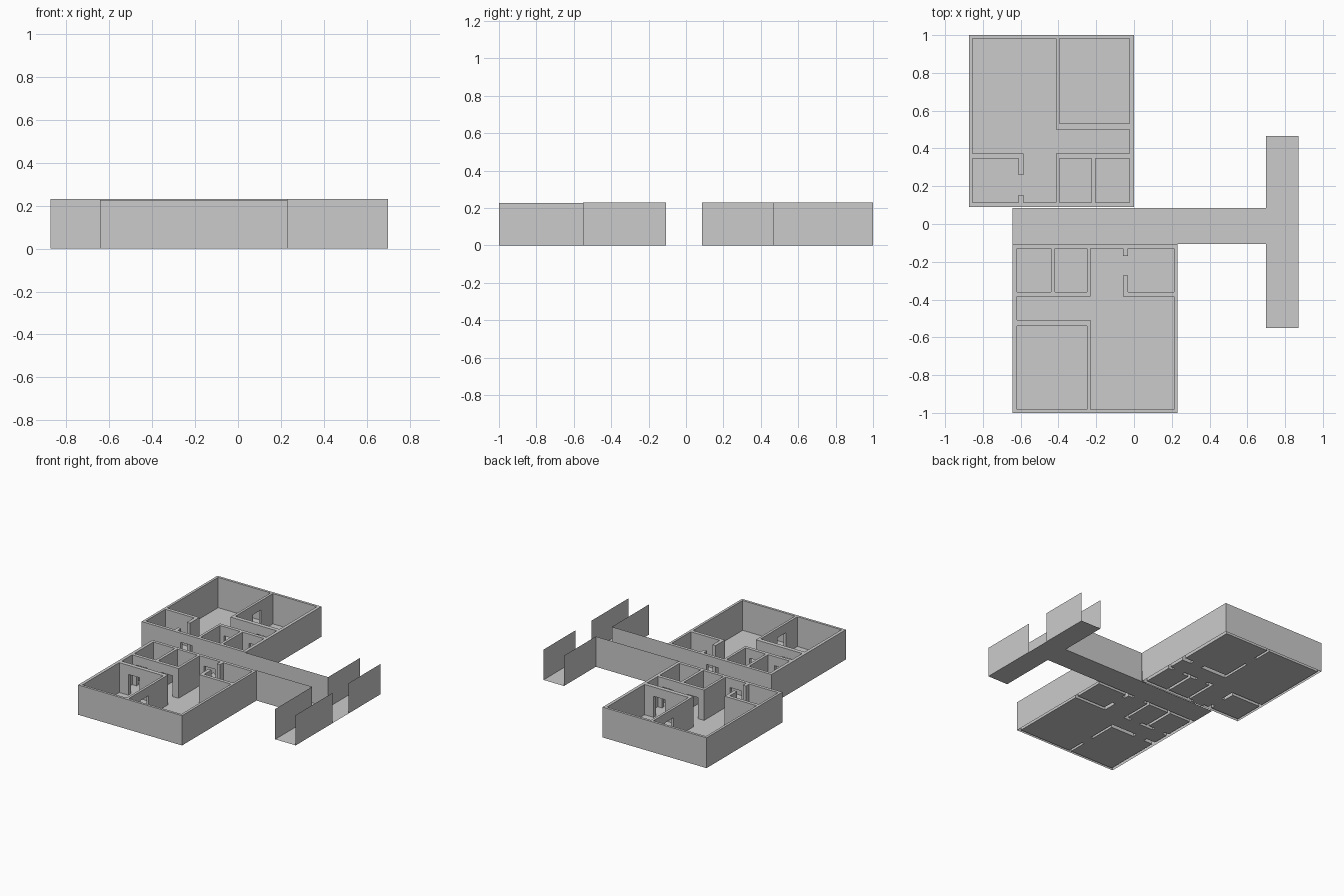
import bpy, bmesh
from math import pi
from mathutils import Vector

if "Cube" in bpy.data.objects:
    bpy.data.objects.remove(bpy.data.objects["Cube"])

H, D = 0.23, 0.16          # wall height, door height
W, L = 0.873, 0.91         # apartment footprint

# Open floor areas as (u0, v0, u1, v1): u from the bedroom side, v from the corridor
ROOMS = [
    (0.413, 0.283, 0.854, 0.891),   # living room
    (0.413, 0.024, 0.585, 0.283),   # foyer
    (0.024, 0.283, 0.413, 0.410),   # hall
    (0.024, 0.442, 0.394, 0.891),   # bedroom
    (0.024, 0.024, 0.204, 0.257),   # bathroom
    (0.225, 0.024, 0.394, 0.257),   # store
    (0.611, 0.024, 0.854, 0.257),   # kitchen
    (0.585, 0.064, 0.611, 0.169),   # full-height kitchen opening
]
# Doorways with a header above
DOORS = [
    (0.450, 0.000, 0.545, 0.024),   # entrance
    (0.100, 0.410, 0.195, 0.442),   # bedroom from hall
    (0.394, 0.650, 0.413, 0.750),   # bedroom from living room
    (0.060, 0.257, 0.150, 0.283),   # bathroom
    (0.270, 0.257, 0.360, 0.283),   # store
]


def finish(bm, name):
    bmesh.ops.remove_doubles(bm, verts=bm.verts, dist=1e-5)
    me = bpy.data.meshes.new(name)
    bm.to_mesh(me)
    bm.free()
    ob = bpy.data.objects.new(name, me)
    bpy.context.collection.objects.link(ob)
    return ob


def quad(bm, pts, normal):
    f = bm.faces.new([bm.verts.new(p) for p in pts])
    f.normal_update()
    if f.normal.dot(Vector(normal)) < 0:
        f.normal_flip()


def flat(bm, x0, y0, x1, y1, z, up=1):
    quad(bm, [(x0, y0, z), (x1, y0, z), (x1, y1, z), (x0, y1, z)], (0, 0, up))


def upright(bm, x0, y0, x1, y1, z0, z1, normal):
    quad(bm, [(x0, y0, z0), (x1, y1, z0), (x1, y1, z1), (x0, y0, z1)], normal)


def apartment(name):
    # Plan is cut into cells; each cell has a clear height: 0 wall, D door, H open
    rects = ROOMS + DOORS
    us = sorted({0, W} | {r[k] for r in rects for k in (0, 2)})
    vs = sorted({0, L} | {r[k] for r in rects for k in (1, 3)})
    nu, nv = len(us) - 1, len(vs) - 1

    def clear(i, j):
        if not (0 <= i < nu and 0 <= j < nv):
            return H
        u, v = (us[i] + us[i + 1]) / 2, (vs[j] + vs[j + 1]) / 2
        for group, h in ((ROOMS, H), (DOORS, D)):
            if any(a < u < c and b < v < d for a, b, c, d in group):
                return h
        return 0

    bm = bmesh.new()
    for i in range(nu + 1):
        for j in range(nv + 1):
            c = clear(i, j)
            if i < nu and j < nv:
                cell = (-us[i], vs[j], -us[i + 1], vs[j + 1])
                if c < H:
                    flat(bm, *cell, H)
                if c > 0:
                    flat(bm, *cell, 0)
                if c == D:
                    flat(bm, *cell, D, -1)
            # Wall faces against the previous cell in each direction
            p = clear(i - 1, j)
            if j < nv and p != c:
                s = 1 if p > c else -1
                upright(bm, -us[i], vs[j], -us[i], vs[j + 1], min(p, c), max(p, c), (s, 0, 0))
            p = clear(i, j - 1)
            if i < nu and p != c:
                s = -1 if p > c else 1
                upright(bm, -us[i], vs[j], -us[i + 1], vs[j], min(p, c), max(p, c), (0, s, 0))
    return finish(bm, name)


# Two apartments, the second turned half a turn across the corridor
back = apartment("back_apartment")
back.location = (0, 0.09, 0)
front = apartment("front_apartment")
front.location = (-0.643, -0.107, 0)
front.rotation_euler = (0, 0, pi)
front.scale = (1, 0.981, 0.985)

# Corridor and cross passage floor
S, N = -0.107, 0.085               # corridor sides
X0, X1, Y0, Y1 = 0.698, 0.87, -0.55, 0.467
bm = bmesh.new()
flat(bm, -0.643, S, X0, N, 0)
for a, b in ((Y0, S), (S, N), (N, Y1)):
    flat(bm, X0, a, X1, b, 0)
finish(bm, "corridor_floor")

# Thin corridor and passage walls, open at the ends
bm = bmesh.new()
upright(bm, 0.23, S, X0, S, 0, H, (0, -1, 0))
upright(bm, 0.0, N, X0, N, 0, H, (0, 1, 0))
for a, b in ((Y0, S), (N, Y1)):
    upright(bm, X0, a, X0, b, 0, H, (-1, 0, 0))
    upright(bm, X1, a, X1, b, 0, H, (1, 0, 0))
finish(bm, "corridor_walls")
